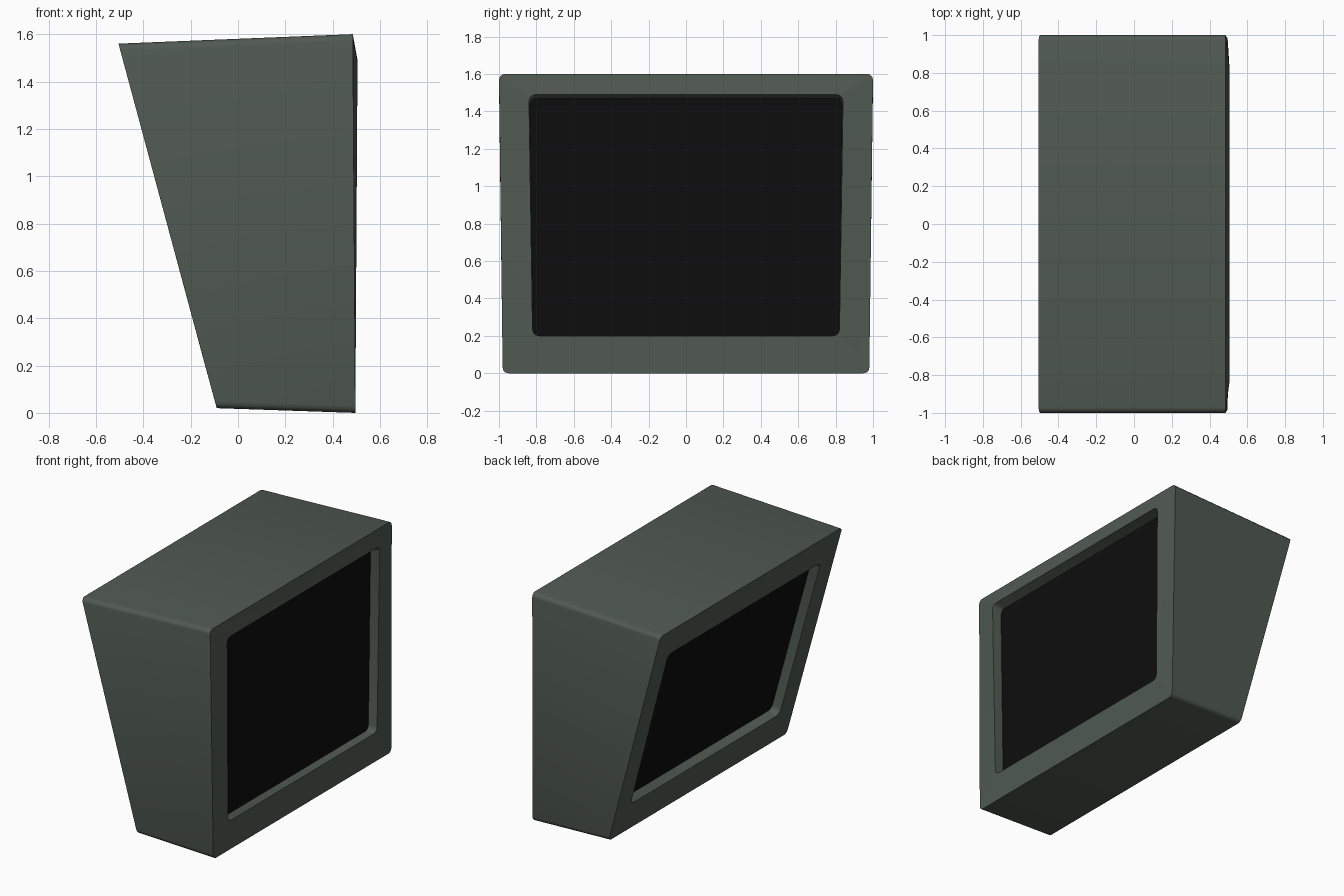
import bpy, bmesh, math

if "Cube" in bpy.data.objects:
    bpy.data.objects.remove(bpy.data.objects["Cube"])


def material(name, rgb):
    m = bpy.data.materials.new(name)
    m.diffuse_color = (*rgb, 1)
    m.use_nodes = True
    m.node_tree.nodes["Principled BSDF"].inputs["Base Color"].default_value = m.diffuse_color
    return m


shell_mat = material("grey green plastic", (0.080, 0.101, 0.083))
screen_mat = material("black glass", (0.004, 0.004, 0.004))


def ring(top, bottom, r, steps=3):
    """Rounded trapezoid loop; top and bottom are (x, half width, z)."""
    pts = []
    (xt, yt, zt), (xb, yb, zb) = top, bottom
    for sy, sz, start in ((1, 1, 0), (-1, 1, 90), (-1, -1, 180), (1, -1, 270)):
        for i in range(steps + 1):
            a = math.radians(start + 90 * i / steps)
            z = (zt if sz > 0 else zb) - sz * r + r * math.sin(a)
            t = (z - zb) / (zt - zb)
            half = yb + (yt - yb) * t
            y = sy * (half - r) + r * math.cos(a)
            pts.append((xb + (xt - xb) * t, y, z))
    return pts


def make_object(name, loops, mat, cap=False):
    bm = bmesh.new()
    rows = [[bm.verts.new(p) for p in loop] for loop in loops]
    n = len(rows[0])
    for a, b in zip(rows, rows[1:]):
        for i in range(n):
            j = (i + 1) % n
            bm.faces.new((a[i], b[i], b[j], a[j]))
    if cap:
        bm.faces.new(rows[0])
    bmesh.ops.recalc_face_normals(bm, faces=bm.faces)
    me = bpy.data.meshes.new(name)
    bm.to_mesh(me)
    bm.free()
    me.materials.append(mat)
    ob = bpy.data.objects.new(name, me)
    bpy.context.collection.objects.link(ob)
    return ob


# cross-section loops running from the sloped screen to the upright one
left_panel = ring((-0.388, 0.83, 1.37), (-0.084, 0.82, 0.25), 0.035)
left_rim = ring((-0.451, 0.84, 1.36), (-0.147, 0.82, 0.23), 0.04)
left_outer = ring((-0.505, 1.0, 1.56), (-0.09, 0.98, 0.02), 0.03)
right_outer = ring((0.485, 1.0, 1.60), (0.496, 0.98, 0.0), 0.03)
right_rim = ring((0.505, 0.84, 1.49), (0.497, 0.82, 0.20), 0.035)
right_panel = ring((0.437, 0.835, 1.47), (0.431, 0.82, 0.20), 0.035)

# cabinet with frames and recess walls
cabinet = make_object("cabinet", [left_panel, left_rim, left_outer,
                                  right_outer, right_rim, right_panel], shell_mat)
bpy.context.view_layer.objects.active = cabinet
cabinet.select_set(True)
bpy.ops.object.shade_smooth_by_angle(angle=math.radians(40))

# recessed screens
sloped = make_object("sloped_screen", [left_panel], screen_mat, cap=True)
upright = make_object("upright_screen", [right_panel], screen_mat, cap=True)
for ob, outward in ((sloped, -1), (upright, 1)):
    if ob.data.polygons[0].normal.x * outward < 0:
        ob.data.flip_normals()
